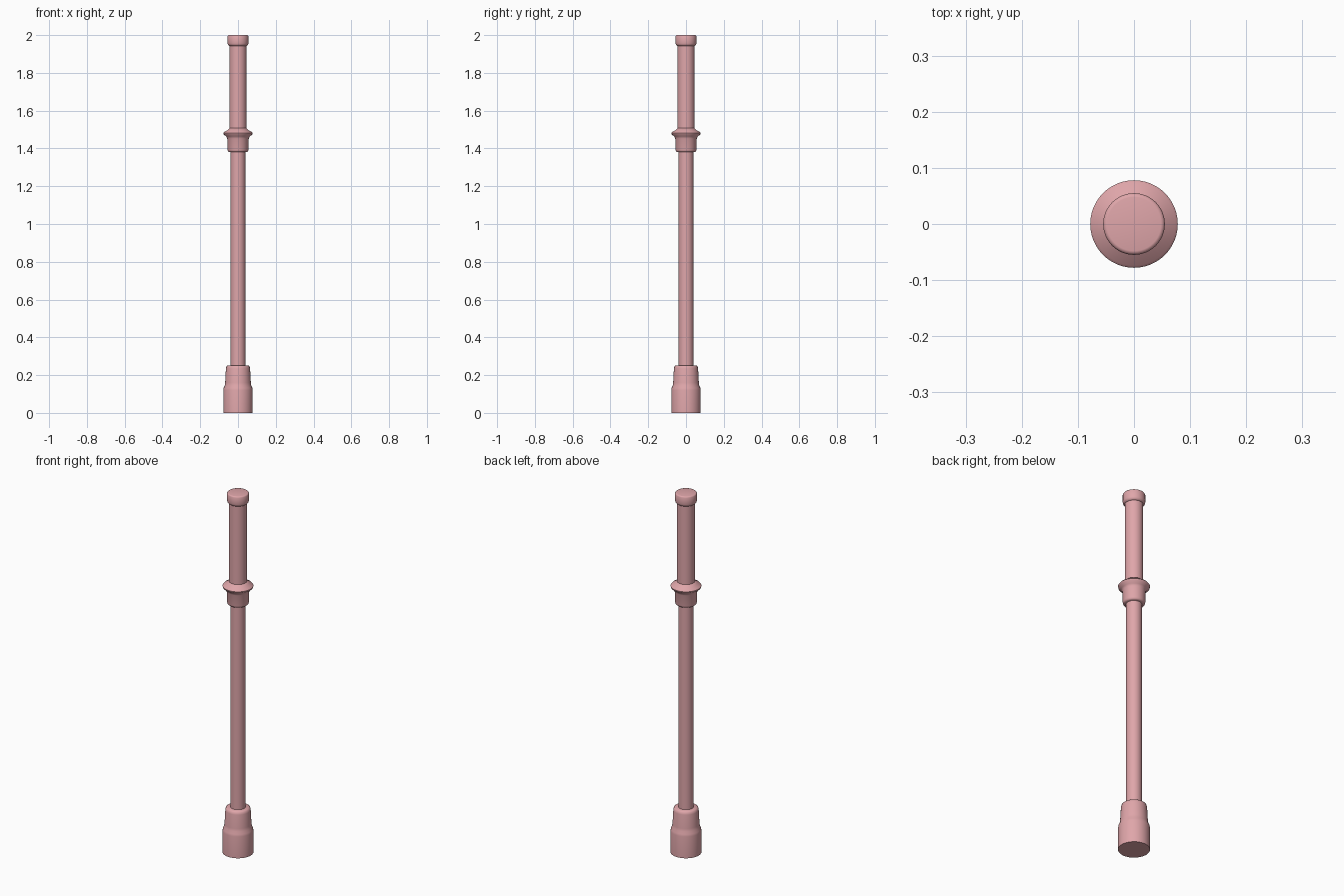
import bpy, bmesh, math

if "Cube" in bpy.data.objects:
    bpy.data.objects.remove(bpy.data.objects["Cube"])

pink = bpy.data.materials.new("dusty_pink")
pink.diffuse_color = (0.74, 0.38, 0.40, 1)
pink.use_nodes = True
pink.node_tree.nodes["Principled BSDF"].inputs["Base Color"].default_value = pink.diffuse_color


def lathe(name, profile, sides=48):
    """Revolve (radius, z) points round the z axis, closing both ends."""
    bm = bmesh.new()
    rings = []
    for r, z in profile:
        rings.append([bm.verts.new((r * math.cos(a), r * math.sin(a), z))
                      for a in (2 * math.pi * i / sides for i in range(sides))])
    for lo, hi in zip(rings, rings[1:]):
        for i in range(sides):
            j = (i + 1) % sides
            bm.faces.new((lo[i], lo[j], hi[j], hi[i]))
    bm.faces.new(rings[0][::-1])
    bm.faces.new(rings[-1])
    mesh = bpy.data.meshes.new(name)
    bm.to_mesh(mesh)
    bm.free()
    mesh.materials.append(pink)
    ob = bpy.data.objects.new(name, mesh)
    bpy.context.collection.objects.link(ob)
    bpy.ops.object.select_all(action='DESELECT')
    ob.select_set(True)
    bpy.context.view_layer.objects.active = ob
    bpy.ops.object.shade_smooth_by_angle(angle=math.radians(50))
    return ob


# stepped foot
lathe("foot", [(0.078, 0), (0.078, 0.12), (0.076, 0.132), (0.070, 0.145),
               (0.068, 0.16), (0.064, 0.235), (0.061, 0.247), (0.054, 0.252)])
# long thin shaft
lathe("shaft", [(0.039, 0.24), (0.039, 1.39)])
# collar with flared flange
lathe("collar", [(0.048, 1.38), (0.053, 1.384), (0.055, 1.392), (0.057, 1.452),
                 (0.062, 1.464), (0.076, 1.474), (0.078, 1.482),
                 (0.074, 1.487), (0.055, 1.497), (0.045, 1.507)])
# grip
lathe("grip", [(0.045, 1.49), (0.045, 1.95)])
# end cap
lathe("end_cap", [(0.046, 1.942), (0.053, 1.948), (0.055, 1.956),
                  (0.055, 1.994), (0.052, 1.999), (0.048, 2.0)])
